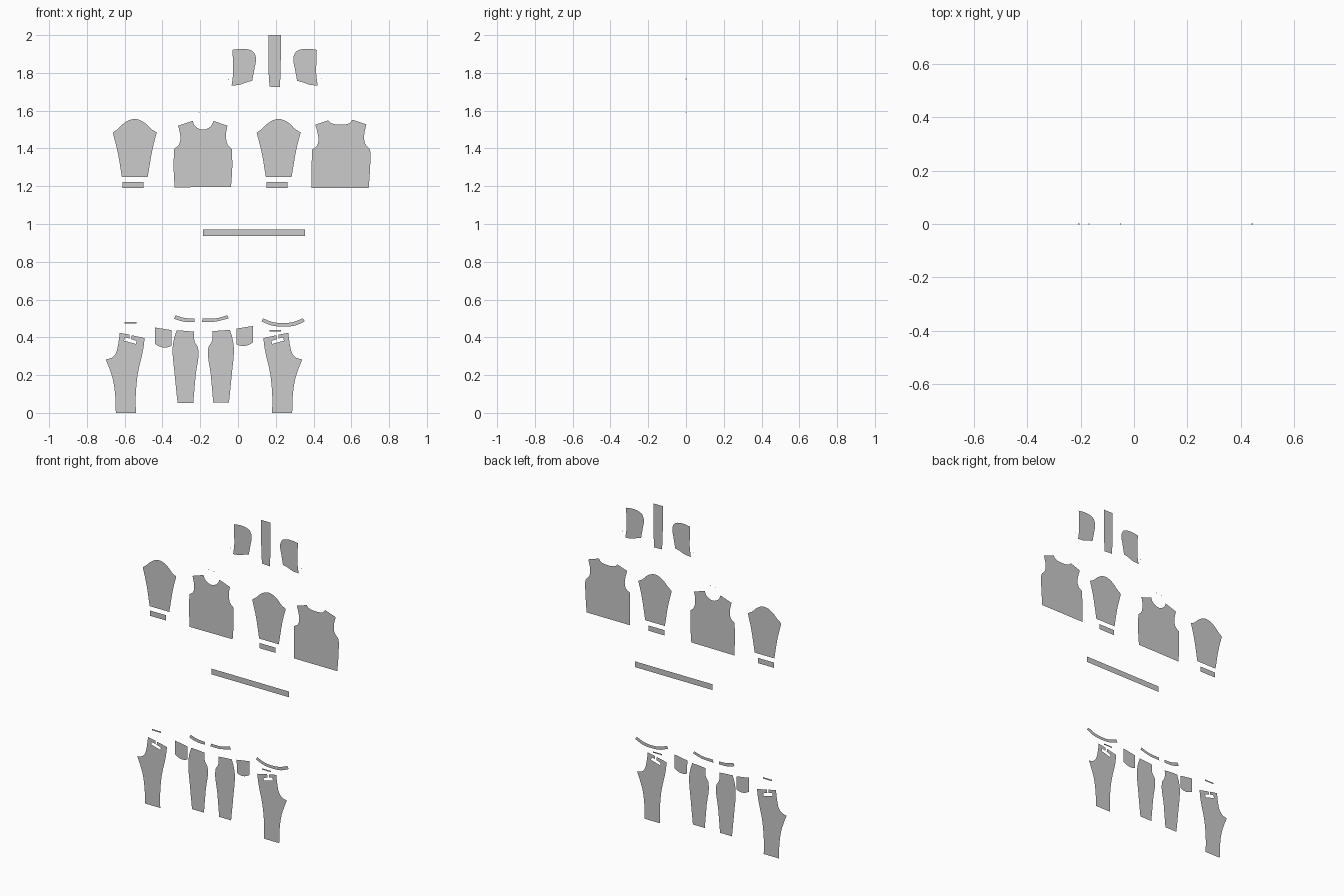
import bpy, bmesh
from math import radians
from mathutils import Vector, Matrix

if "Cube" in bpy.data.objects:
    bpy.data.objects.remove(bpy.data.objects["Cube"])


def smooth_outline(pts, steps=4, corner=38):
    """Round the gentle bends of an outline and keep the real corners sharp."""
    p = [Vector(q) for q in pts]
    n = len(p)
    tangent = []
    for i in range(n):
        a, b = p[i] - p[i - 1], p[(i + 1) % n] - p[i]
        sharp = a.angle(b) > radians(corner)
        tangent.append(None if sharp else (a.normalized() + b.normalized()).normalized())
    out = []
    for i in range(n):
        a, b = p[i], p[(i + 1) % n]
        ta, tb = tangent[i], tangent[(i + 1) % n]
        out.append(a)
        if ta is None and tb is None:
            continue
        d = b - a
        c1 = a + (ta * d.length if ta else d) / 3
        c2 = b - (tb * d.length if tb else d) / 3
        for k in range(1, steps):
            t = k / steps
            s = 1 - t
            out.append(a * s**3 + c1 * 3 * s * s * t + c2 * 3 * s * t * t + b * t**3)
    return out


def panel(name, pts, mirror=None, dx=0, dz=0, smooth=True):
    """Flat cloth panel in the XZ plane; mirror = x of the mirror line."""
    pts = smooth_outline(pts) if smooth else [Vector(q) for q in pts]
    if mirror is not None:
        pts = [Vector((2 * mirror - q.x, q.y)) for q in pts]
    bm = bmesh.new()
    face = bm.faces.new([bm.verts.new((q.x + dx, 0, q.y + dz)) for q in pts])
    face.normal_update()
    if face.normal.y > 0:
        face.normal_flip()
    bmesh.ops.triangulate(bm, faces=[face])
    me = bpy.data.meshes.new(name)
    bm.to_mesh(me)
    bm.free()
    ob = bpy.data.objects.new(name, me)
    bpy.context.collection.objects.link(ob)
    return ob


def strip(name, x0, x1, z0, z1):
    return panel(name, [(x0, z0), (x1, z0), (x1, z1), (x0, z1)], smooth=False)


# Hood: centre strip and two side panels
panel("hood_centre", [(.161, 2), (.227, 2), (.226, 1.8), (.221, 1.724),
                      (.167, 1.727), (.162, 1.8)], smooth=False)
hood_side = [(-.029, 1.922), (.008, 1.927), (.045, 1.926), (.077, 1.915), (.092, 1.892),
             (.095, 1.868), (.088, 1.827), (.075, 1.758), (.045, 1.75), (.008, 1.737),
             (-.034, 1.733), (-.026, 1.796), (-.027, 1.86)]
panel("hood_side_left", hood_side)
panel("hood_side_right", hood_side, mirror=.194)

# Sleeves and cuffs
sleeve = [(-.663, 1.483), (-.636, 1.503), (-.608, 1.53), (-.58, 1.548), (-.547, 1.556),
          (-.515, 1.548), (-.487, 1.53), (-.46, 1.503), (-.43, 1.485), (-.452, 1.40),
          (-.478, 1.25), (-.615, 1.25), (-.637, 1.38)]
for side, dx in (("left", 0), ("right", .762)):
    panel("sleeve_" + side, sleeve, dx=dx)
    strip("cuff_" + side, -.612 + dx, -.5 + dx, 1.19, 1.223)

# Body panels and hem band
panel("body_front", [(-.317, 1.52), (-.24, 1.546), (-.23, 1.522), (-.21, 1.506), (-.185, 1.499),
                     (-.16, 1.506), (-.14, 1.522), (-.13, 1.546), (-.056, 1.52),
                     (-.063, 1.483), (-.062, 1.445), (-.053, 1.417), (-.033, 1.398),
                     (-.03, 1.31), (-.037, 1.196), (-.336, 1.194), (-.341, 1.31),
                     (-.338, 1.398), (-.315, 1.417), (-.305, 1.445), (-.308, 1.483)])
panel("body_back", [(.409, 1.526), (.478, 1.549), (.49, 1.536), (.515, 1.528), (.541, 1.526),
                    (.57, 1.528), (.594, 1.536), (.605, 1.552), (.68, 1.527), (.668, 1.472),
                    (.673, 1.425), (.698, 1.394), (.7, 1.313), (.692, 1.19), (.389, 1.19),
                    (.391, 1.394), (.415, 1.41), (.426, 1.44), (.421, 1.483)])
strip("hem_band", -.186, .355, .936, .972)

# Trouser backs with dart and welt pocket slot
back_leg = [(-.626, .424), (-.574, .414), (-.574, .394), (-.6, .399), (-.603, .382),
            (-.541, .365), (-.536, .38), (-.566, .391), (-.563, .411), (-.494, .396),
            (-.502, .335), (-.53, .21), (-.541, .1), (-.541, 0), (-.647, 0), (-.65, .09),
            (-.662, .175), (-.68, .232), (-.7, .283), (-.668, .292), (-.647, .315),
            (-.635, .36)]
panel("trouser_back_left", back_leg)
panel("trouser_back_right", back_leg, mirror=-.18)

# Trouser fronts
front_leg = [(-.325, .437), (-.277, .434), (-.232, .43), (-.23, .378), (-.211, .344),
             (-.224, .2), (-.237, .052), (-.32, .052), (-.335, .2), (-.346, .344),
             (-.338, .395)]
panel("trouser_front_left", front_leg)
panel("trouser_front_right", front_leg, mirror=-.184, dz=.002)

# Pocket bags
pocket = [(-.439, .452), (-.351, .438), (-.352, .356), (-.37, .348), (-.405, .348),
          (-.439, .364)]
panel("pocket_bag_left", pocket)
panel("pocket_bag_right", pocket, mirror=-.18, dz=.008)

# Waistband pieces
panel("waistband_front_left", [(-.33, .517), (-.285, .503), (-.23, .499), (-.23, .481),
                               (-.288, .483), (-.338, .498)])
panel("waistband_front_right", [(-.056, .517), (-.115, .501), (-.188, .499), (-.191, .481),
                                (-.122, .483), (-.05, .5)])
panel("waistband_back", [(.133, .5), (.183, .481), (.24, .475), (.295, .482), (.343, .501),
                         (.354, .484), (.3, .462), (.24, .457), (.178, .463), (.125, .484)])

# Pocket welts
strip("pocket_welt_left", -.6, -.537, .473, .482)
strip("pocket_welt_right", .166, .228, .431, .439)

# Tiny eyelets beside the hood and above the neckline
for i, (x, z) in enumerate([(-.207, 1.589), (-.168, 1.589), (-.05, 1.767), (.443, 1.769)]):
    bm = bmesh.new()
    bmesh.ops.create_cone(bm, cap_ends=True, segments=12, radius1=.002, radius2=.002, depth=.003,
                          matrix=Matrix.Translation((x, 0, z)) @ Matrix.Rotation(radians(90), 4, 'X'))
    me = bpy.data.meshes.new(f"eyelet_{i + 1}")
    bm.to_mesh(me)
    bm.free()
    bpy.context.collection.objects.link(bpy.data.objects.new(me.name, me))
